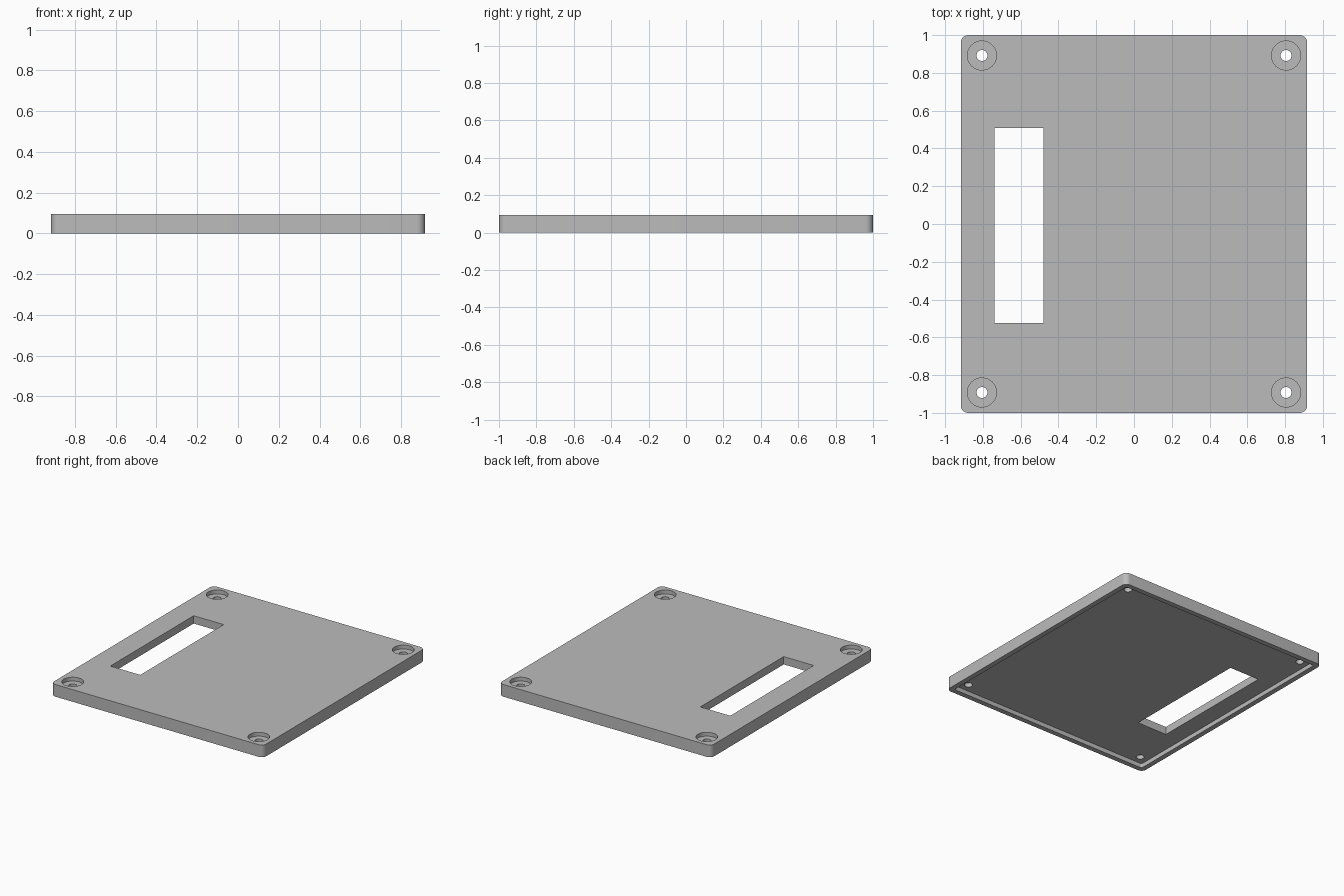
import bpy, bmesh, math

if "Cube" in bpy.data.objects:
    bpy.data.objects.remove(bpy.data.objects["Cube"], do_unlink=True)

W, L, H = 0.917, 1.0, 0.095      # half width, half length, thickness
LIP, RECESS = 0.04, 0.034        # underside rim width and recess depth
HOLE_X, HOLE_Y = 0.805, 0.892

grey = bpy.data.materials.new("plain grey")
grey.use_nodes = True
colour = (0.5, 0.5, 0.5, 1)
grey.diffuse_color = colour
grey.node_tree.nodes["Principled BSDF"].inputs["Base Color"].default_value = colour


def prism(name, outline, z0, z1):
    """Extrude a closed 2D outline from z0 to z1."""
    bm = bmesh.new()
    base = bm.faces.new([bm.verts.new((x, y, z0)) for x, y in outline])
    top = bmesh.ops.extrude_face_region(bm, geom=[base])["geom"]
    moved = [g for g in top if isinstance(g, bmesh.types.BMVert)]
    bmesh.ops.translate(bm, verts=moved, vec=(0, 0, z1 - z0))
    bmesh.ops.recalc_face_normals(bm, faces=bm.faces)
    mesh = bpy.data.meshes.new(name)
    bm.to_mesh(mesh)
    bm.free()
    mesh.materials.append(grey)
    obj = bpy.data.objects.new(name, mesh)
    bpy.context.collection.objects.link(obj)
    return obj


def rounded(w, l, r, steps=8):
    """Rectangle outline with rounded corners."""
    pts = []
    for i, (sx, sy) in enumerate([(1, 1), (-1, 1), (-1, -1), (1, -1)]):
        for s in range(steps + 1):
            a = (i + s / steps) * math.pi / 2
            pts.append((sx * (w - r) + r * math.cos(a), sy * (l - r) + r * math.sin(a)))
    return pts


def circle(x, y, r, sides=40):
    return [(x + r * math.cos(a), y + r * math.sin(a))
            for a in (2 * math.pi * i / sides for i in range(sides))]


# Plate with rounded corners
plate = prism("cover_plate", rounded(W, L, 0.04), 0, H)

# Underside recess and the long window
cutters = [
    prism("recess_cutter", rounded(W - LIP, L - LIP, 0.012), -0.1, RECESS),
    prism("window_cutter", [(-0.738, -0.523), (-0.479, -0.523),
                            (-0.479, 0.507), (-0.738, 0.507)], -0.2, 0.2),
]

# Counterbored screw holes in the four corners
for sx in (-1, 1):
    for sy in (-1, 1):
        x, y = sx * HOLE_X, sy * HOLE_Y
        cutters.append(prism("screw_hole_cutter", circle(x, y, 0.029), -0.2, 0.2))
        cutters.append(prism("counterbore_cutter", circle(x, y, 0.077), H - 0.03, 0.2))

for cutter in cutters:
    mod = plate.modifiers.new(cutter.name, "BOOLEAN")
    mod.operation = "DIFFERENCE"
    mod.solver = "EXACT"
    mod.object = cutter

# Apply the cuts and remove the cutters
bpy.context.view_layer.objects.active = plate
plate.select_set(True)
for mod in list(plate.modifiers):
    bpy.ops.object.modifier_apply(modifier=mod.name)
for cutter in cutters:
    bpy.data.objects.remove(cutter, do_unlink=True)

bpy.ops.object.shade_smooth_by_angle(angle=math.radians(30))
